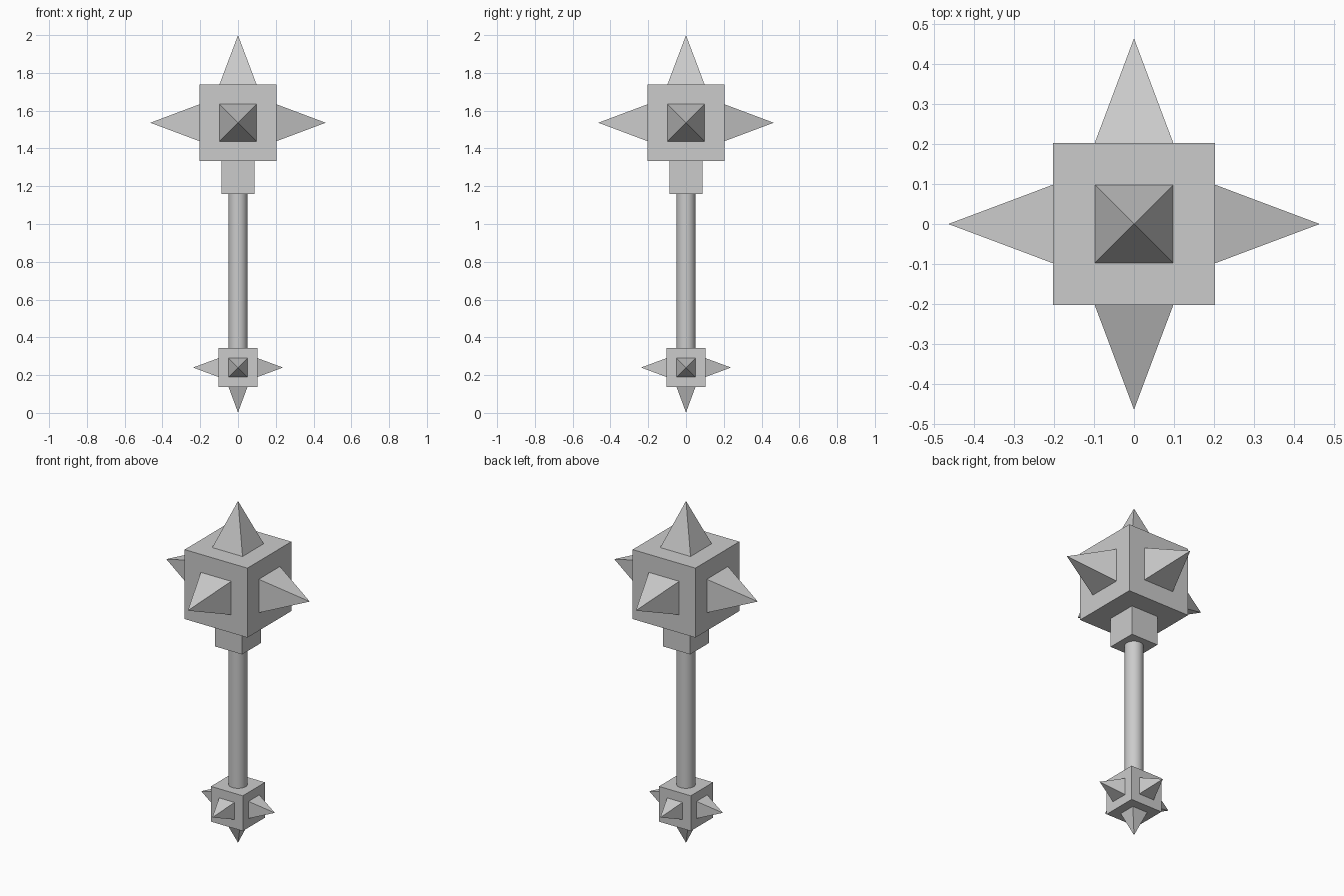
import bpy
from mathutils import Vector

cube = bpy.data.objects.get("Cube")
if cube:
    bpy.data.objects.remove(cube, do_unlink=True)

grey = bpy.data.materials.new("plain_grey")
grey.use_nodes = True
grey.diffuse_color = (0.6, 0.6, 0.6, 1)
grey.node_tree.nodes["Principled BSDF"].inputs["Base Color"].default_value = (0.6, 0.6, 0.6, 1)


def finish(name):
    obj = bpy.context.object
    obj.name = name
    obj.data.materials.append(grey)
    return obj


def box(name, half, bottom, top):
    bpy.ops.mesh.primitive_cube_add(size=2, location=(0, 0, (bottom + top) / 2))
    obj = finish(name)
    obj.scale = (half, half, (top - bottom) / 2)
    return obj


def spike(name, centre, direction, half_base, start, reach):
    """Square pyramid from a block face out to its tip."""
    axis = Vector(direction)
    bpy.ops.mesh.primitive_cone_add(vertices=4, radius1=half_base * 2 ** 0.5, radius2=0,
                                    depth=reach - start)
    obj = finish(name)
    # turn the base square to the block, then aim the tip
    for v in obj.data.vertices:
        x, y, z = v.co
        v.co = Vector((x - y, x + y, z * 2 ** 0.5)) / 2 ** 0.5
    obj.rotation_euler = axis.to_track_quat("Z", "Y").to_euler()
    obj.location = Vector((0, 0, centre)) + axis * (start + reach) / 2


def spiked_block(name, centre, half, half_base, reach, end):
    """Cube with four side spikes and one end spike."""
    box(name, half, centre - half, centre + half)
    sides = {"left": (1, 0, 0), "right": (-1, 0, 0), "front": (0, -1, 0),
             "back": (0, 1, 0), "end": (0, 0, end)}
    for side, direction in sides.items():
        spike(f"{name}_spike_{side}", centre, direction, half_base, half, reach)


# Head, collar and pommel
spiked_block("head", 1.536, 0.203, 0.098, 0.464, 1)
box("collar", 0.088, 1.16, 1.34)
spiked_block("pommel", 0.24, 0.103, 0.05, 0.238, -1)

# Round shaft
bpy.ops.mesh.primitive_cylinder_add(vertices=32, radius=0.05, depth=0.84, location=(0, 0, 0.75))
finish("shaft")
bpy.ops.object.shade_smooth_by_angle()
